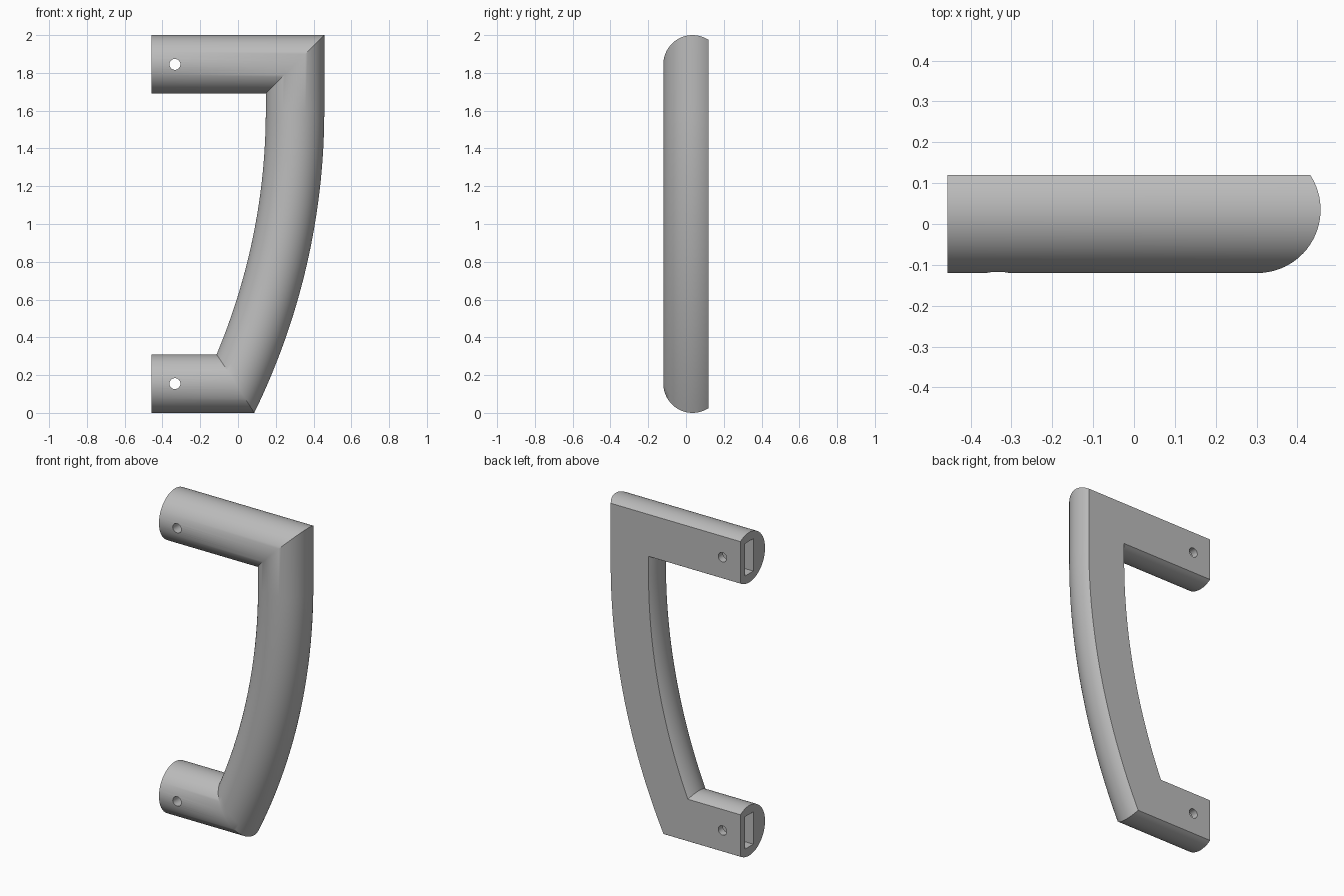
import bpy, bmesh
from math import asin, sin, cos, pi

cube = bpy.data.objects.get("Cube")
if cube:
    bpy.data.objects.remove(cube, do_unlink=True)

R = 0.155                 # tube radius
YC = 0.035                # tube axis depth
HALF_Y = 0.12             # flat back position
END_X = 0.457             # half width
TOP_Z, LOW_Z = 2 - R, R   # arm axes
GRIP_X = END_X - R        # grip axis at its upper end
BEND_Z, BEND_R = 1.6, 3.48
SIDES, STEPS = 48, 32

metal = bpy.data.materials.new("satin_grey")
metal.use_nodes = True
grey = (0.5, 0.5, 0.5, 1)
metal.diffuse_color = grey
metal.node_tree.nodes["Principled BSDF"].inputs["Base Color"].default_value = grey


def rail(d):
    """Path of a profile point offset outward by d: arm, mitre, curved grip, mitre, arm."""
    pts = [(-END_X, TOP_Z + d), (GRIP_X + d, TOP_Z + d)]
    radius = BEND_R + d
    last = asin((BEND_Z - LOW_Z + d) / radius)
    for i in range(STEPS + 1):
        a = last * i / STEPS
        pts.append((GRIP_X - BEND_R + radius * cos(a), BEND_Z - radius * sin(a)))
    return pts + [(-END_X, LOW_Z - d)]


# Handle body: round profile with a flat back, swept along the rails
bm = bmesh.new()
flat = asin((HALF_Y - YC) / R)
rails = []
for i in range(SIDES + 1):
    t = flat - (pi + 2 * flat) * i / SIDES
    y = YC + R * sin(t)
    rails.append([bm.verts.new((x, y, z)) for x, z in rail(R * cos(t))])
for a, b in zip(rails, rails[1:] + rails[:1]):
    for j in range(len(a) - 1):
        bm.faces.new((a[j], a[j + 1], b[j + 1], b[j]))
bm.faces.new([r[0] for r in rails])
bm.faces.new([r[-1] for r in rails])
bmesh.ops.recalc_face_normals(bm, faces=bm.faces)
mesh = bpy.data.meshes.new("handle")
bm.to_mesh(mesh)
bm.free()
handle = bpy.data.objects.new("handle", mesh)
bpy.context.collection.objects.link(handle)
mesh.materials.append(metal)


def cut(cutter):
    cutter.hide_render = True
    cutter.data.materials.append(metal)
    bpy.context.view_layer.objects.active = handle
    mod = handle.modifiers.new("cut", 'BOOLEAN')
    mod.operation, mod.solver, mod.object = 'DIFFERENCE', 'EXACT', cutter
    bpy.ops.object.modifier_apply(modifier=mod.name)
    bpy.data.objects.remove(cutter, do_unlink=True)


# Slot in each arm end and a fixing hole through each arm
for z in (TOP_Z, LOW_Z):
    bpy.ops.mesh.primitive_cube_add(size=1, location=(-END_X, YC, z))
    slot = bpy.context.object
    slot.scale = (0.5, 0.08, 0.2)
    cut(slot)
    bpy.ops.mesh.primitive_cylinder_add(vertices=32, radius=0.029, depth=1,
                                        location=(-0.334, 0, z), rotation=(pi / 2, 0, 0))
    cut(bpy.context.object)

bpy.ops.object.select_all(action='DESELECT')
handle.select_set(True)
bpy.context.view_layer.objects.active = handle
bpy.ops.object.shade_smooth_by_angle(angle=pi / 6)
